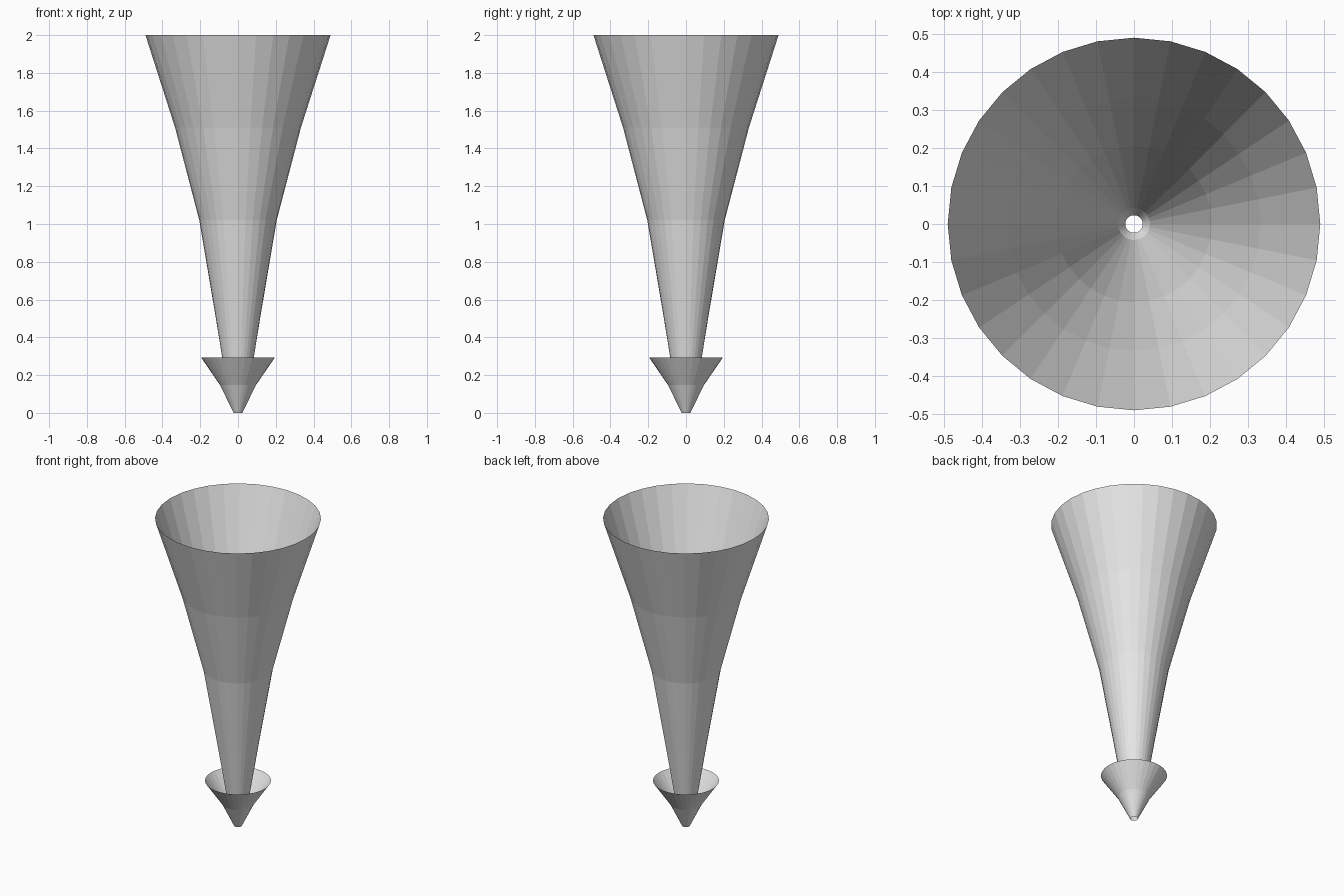
import bpy
import math

default = bpy.data.objects.get("Cube")
if default:
    bpy.data.objects.remove(default, do_unlink=True)

SIDES = 32

# One plain light grey for the whole model
grey = bpy.data.materials.new("light_grey")
grey.use_nodes = True
colour = (0.8, 0.8, 0.8, 1.0)
grey.diffuse_color = colour
grey.node_tree.nodes["Principled BSDF"].inputs["Base Color"].default_value = colour


def open_shell(name, profile):
    """Turn a (radius, height) profile into an open, flat-faced shell."""
    verts = []
    for radius, z in profile:
        for i in range(SIDES):
            a = math.tau * i / SIDES
            verts.append((radius * math.cos(a), radius * math.sin(a), z))
    faces = []
    for ring in range(len(profile) - 1):
        low, high = ring * SIDES, (ring + 1) * SIDES
        for i in range(SIDES):
            j = (i + 1) % SIDES
            faces.append((low + i, low + j, high + j, high + i))
    mesh = bpy.data.meshes.new(name)
    mesh.from_pydata(verts, [], faces)
    mesh.materials.append(grey)
    obj = bpy.data.objects.new(name, mesh)
    bpy.context.collection.objects.link(obj)
    return obj


# Tall flared horn, open at both ends
open_shell("flared_horn", [(0.042, 0.04), (0.122, 0.53), (0.205, 1.02),
                           (0.333, 1.51), (0.49, 2.0)])

# Small cup around the tip, open at both ends
open_shell("tip_cup", [(0.023, 0.0), (0.095, 0.147), (0.195, 0.293)])
